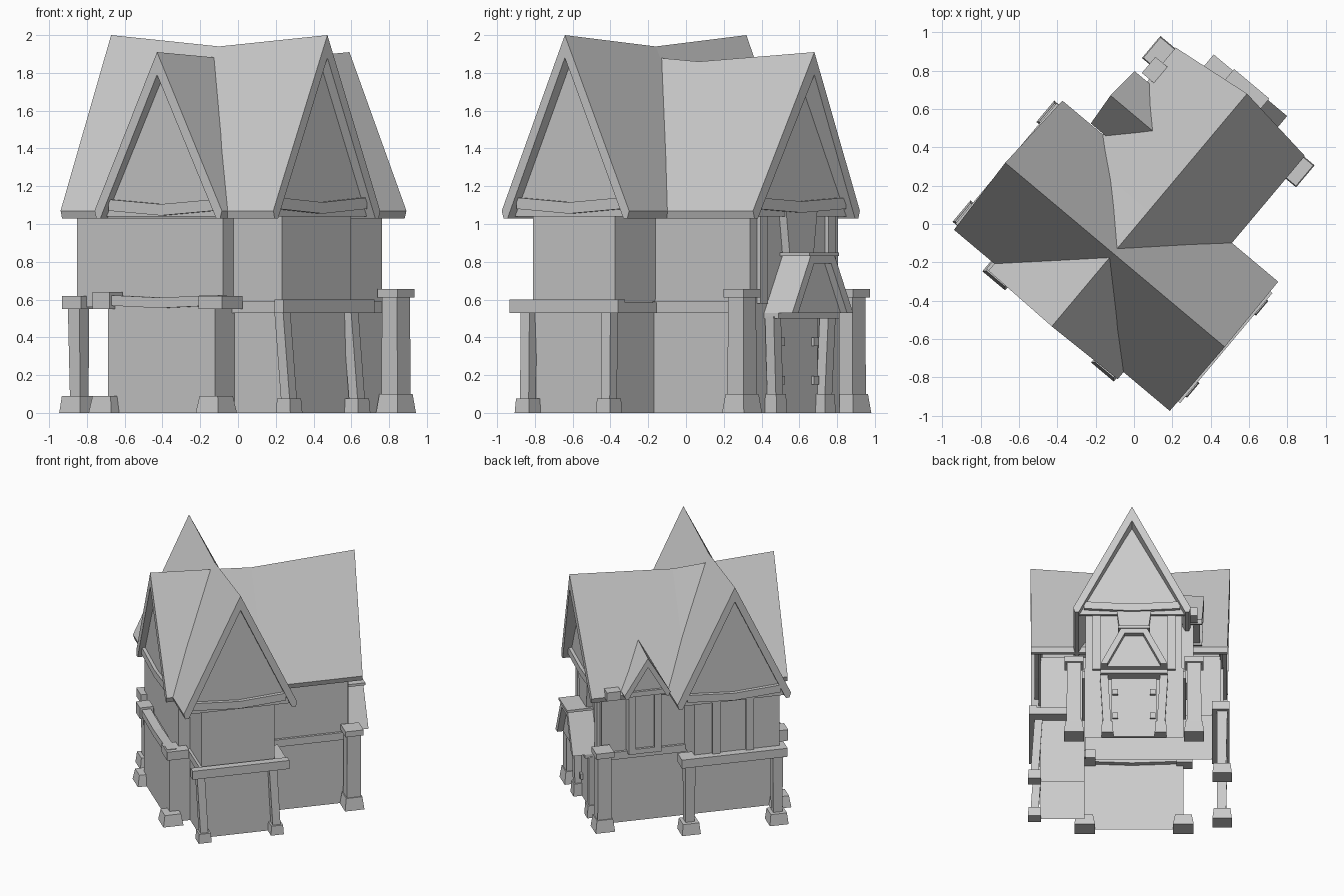
import bpy, bmesh, math

if "Cube" in bpy.data.objects:
    bpy.data.objects.remove(bpy.data.objects["Cube"])

TURN = math.radians(-40)      # the cross plan stands turned about z
CU, CV = 0.015, -0.187        # axes of the two crossing roofs

grey = bpy.data.materials.new("plain_grey")
grey.use_nodes = True
grey.diffuse_color = (0.6, 0.6, 0.6, 1)
grey.node_tree.nodes["Principled BSDF"].inputs["Base Color"].default_value = (0.6, 0.6, 0.6, 1)


def loft(name, rings, caps=True):
    """Join equal rings of points into a solid, or an open shell without caps."""
    bm = bmesh.new()
    loops = [[bm.verts.new(p) for p in ring] for ring in rings]
    n = len(loops[0])
    for a, b in zip(loops, loops[1:]):
        for i in range(n):
            j = (i + 1) % n
            bm.faces.new((a[i], a[j], b[j], b[i]))
    if caps:
        bm.faces.new(loops[0])
        bm.faces.new(loops[-1])
    bmesh.ops.recalc_face_normals(bm, faces=bm.faces)
    mesh = bpy.data.meshes.new(name)
    bm.to_mesh(mesh)
    bm.free()
    mesh.materials.append(grey)
    ob = bpy.data.objects.new(name, mesh)
    ob.rotation_euler.z = TURN
    bpy.context.collection.objects.link(ob)
    return ob


def rect(u0, u1, v0, v1, z):
    return [(u0, v0, z), (u1, v0, z), (u1, v1, z), (u0, v1, z)]


def box(name, u0, u1, v0, v1, z0, z1):
    return loft(name, [rect(u0, u1, v0, v1, z0), rect(u0, u1, v0, v1, z1)])


def walls(name, outline, z0, z1):
    """Hollow walls over a plan outline, open below and above."""
    return loft(name, [[(u, v, z) for u, v in outline] for z in (z0, z1)], caps=False)


def post(name, bottom, top, s0, s1, z0, z1):
    """Square post that may lean and taper."""
    def ring(c, s, z):
        return rect(c[0] - s / 2, c[0] + s / 2, c[1] - s / 2, c[1] + s / 2, z)
    return loft(name, [ring(bottom, s0, z0), ring(top, s1, z1)])


def along(axis, t, side, z):
    return (t, side, z) if axis == "u" else (side, t, z)


def roof(name, axis, mid, stations, half=0.44, eave=1.07, drop=0.12, lip=0.04):
    """Gable slab with a sagging ridge; a station is (ridge t, eave t, ridge z)."""
    rings = []
    for tr, te, z in stations:
        prof = [(-half, eave, te), (0, z, tr), (half, eave, te),
                (half - 0.012, eave - lip, te), (half - lip, eave - lip, te),
                (0, z - drop, tr), (lip - half, eave - lip, te),
                (0.012 - half, eave - lip, te)]
        rings.append([along(axis, t, mid + s, h) for s, h, t in prof])
    return loft(name, rings)


def gable(name, axis, mid, at, peak, half=0.41, low=1.04):
    """Triangular end wall, a thin plate set back under the roof."""
    return loft(name, [[along(axis, t, mid + s, h) for s, h in
                        ((-half, low), (half, low), (0, peak))] for t in (at - 0.01, at + 0.01)])


def beam(name, axis, at, depth, mid, half, z, tall, sag):
    """Horizontal timber crossing an end wall, slightly bent."""
    rings = []
    for k in (-1, 0, 1):
        zz = z - (0 if k else sag)
        rings.append([along(axis, at + d, mid + k * half, zz + h) for d, h in
                      ((-depth / 2, 0), (depth / 2, 0), (depth / 2, tall), (-depth / 2, tall))])
    return loft(name, rings)


# Walls: the ground floor lacks the right arm, which overhangs on posts
walls("lower_walls", [(-0.37, -0.63), (0.37, -0.63), (0.37, -0.47), (0.70, -0.47),
                      (0.70, 0.09), (0.37, 0.09), (0.37, 0.75), (-0.37, 0.75)], 0, 0.60)
walls("upper_walls", [(-0.65, -0.55), (0.365, -0.56), (0.365, -0.47), (0.70, -0.47),
                      (0.70, 0.095), (0.365, 0.095), (0.365, 0.75), (-0.36, 0.75),
                      (-0.36, 0.11), (-0.65, 0.11)], 0.56, 1.07)
box("left_front_trim", 0.36, 0.72, -0.49, -0.46, 0.53, 0.59)
box("left_rear_trim", 0.36, 0.39, 0.08, 0.72, 0.53, 0.59)
box("right_rear_trim", -0.39, -0.35, 0.10, 0.72, 0.53, 0.59)

# Main crossing roofs and gable walls
roof("hall_roof", "u", CV, [(-0.72, -0.70, 2.0), (0.026, 0.026, 1.94), (0.775, 0.77, 2.0)])
roof("cross_roof", "v", CU, [(-0.685, -0.675, 1.91), (-0.18, -0.18, 1.88),
                             (0.1, 0.1, 1.86), (0.90, 0.845, 1.91)])
gable("left_gable", "u", CV, 0.705, 1.9)
gable("right_gable", "u", CV, -0.655, 1.9)
gable("front_gable", "v", CU, -0.62, 1.81)
gable("back_gable", "v", CU, 0.78, 1.81)

# Timber beams under the gables
beam("left_gable_beam", "u", 0.715, 0.06, CV, 0.36, 1.08, 0.06, 0.025)
beam("right_gable_beam", "u", -0.665, 0.06, CV, 0.36, 1.08, 0.06, 0.025)
beam("front_gable_beam", "v", -0.625, 0.06, CU, 0.36, 1.07, 0.06, 0.025)
beam("back_gable_beam", "v", 0.785, 0.06, CU, 0.36, 1.08, 0.06, 0.02)
box("eave_block", -0.475, -0.37, 0.63, 0.74, 1.06, 1.13)

# Timber beams over the ground floor
beam("left_floor_beam", "u", 0.755, 0.06, CV, 0.375, 0.53, 0.07, 0.0)
box("left_side_beam", 0.46, 0.785, 0.08, 0.185, 0.53, 0.585)
beam("right_floor_beam", "u", -0.65, 0.13, CV, 0.41, 0.55, 0.07, 0.0)
beam("front_floor_beam", "v", -0.625, 0.07, CU, 0.40, 0.57, 0.055, 0.015)
box("front_right_beam_end", -0.44, -0.32, -0.675, -0.57, 0.55, 0.64)
box("front_left_beam_end", 0.29, 0.45, -0.67, -0.50, 0.55, 0.62)

# Posts carrying the overhangs
for k, tag in ((-1, "front"), (1, "back")):
    v = CV + k * 0.28
    post(f"left_{tag}_post", (0.745, v), (0.715, v - 0.02), 0.06, 0.06, 0.06, 0.54)
    post(f"left_{tag}_post_base", (0.745, v), (0.745, v), 0.10, 0.09, 0, 0.075)
    v = CV + k * 0.34
    post(f"right_{tag}_post", (-0.655, v), (-0.66, v), 0.07, 0.08, 0.08, 0.56)
    post(f"right_{tag}_post_base", (-0.66, v), (-0.66, v), 0.145, 0.125, 0, 0.09)

for k, tag in ((-1, "right"), (1, "left")):
    # Front corners
    post(f"{tag}_corner_base", (k * 0.37, -0.62), (k * 0.37, -0.62), 0.155, 0.125, 0, 0.09)
    # Heavy pillars beside the entrance
    c = (k * 0.45, 0.765)
    post(f"{tag}_pillar", c, c, 0.11, 0.105, 0.08, 0.62)
    post(f"{tag}_pillar_base", c, c, 0.15, 0.125, 0, 0.10)
    post(f"{tag}_pillar_cap", c, c, 0.14, 0.14, 0.61, 0.655)
    # Porch posts with bases and door hinges
    post(f"{tag}_porch_post", (k * 0.20, 0.785), (k * 0.225, 0.79), 0.06, 0.06, 0.06, 0.51)
    post(f"{tag}_porch_post_base", (k * 0.20, 0.785), (k * 0.20, 0.785), 0.09, 0.08, 0, 0.10)
    for z in (0.15, 0.355):
        box(f"{tag}_hinge", k * 0.14 - 0.02, k * 0.14 + 0.02, 0.76, 0.785, z, z + 0.045)
    # Timber studs on the overhanging wall and the entrance wall
    v = CV + k * 0.13
    box(f"{tag}_wall_stud", -0.67, -0.645, v - 0.03, v + 0.03, 0.6, 1.1)
    box(f"{tag}_entrance_stud", k * 0.28 - 0.03, k * 0.28 + 0.03, 0.74, 0.775, 0.58, 1.08)

# Door, lintel and window at the entrance
box("door", -0.17, 0.17, 0.74, 0.765, 0, 0.5)
box("porch_lintel", -0.25, 0.25, 0.74, 0.85, 0.50, 0.53)
loft("entrance_window", [rect(-0.10, 0.10, 0.74, 0.80, 0.85),
                         rect(-0.13, 0.13, 0.74, 0.80, 1.08)])

# Porch roof: flat-topped gable shell
shell = [(-0.25, 0.53), (-0.10, 0.83), (0.10, 0.83), (0.25, 0.53),
         (0.20, 0.53), (0.07, 0.79), (-0.07, 0.79), (-0.20, 0.53)]
loft("porch_roof", [[(s, v, z) for s, z in shell] for v in (0.74, 0.945)])
loft("porch_gable", [[(s, v, z) for s, z in
                      ((-0.21, 0.53), (-0.08, 0.80), (0.08, 0.80), (0.21, 0.53))]
                     for v in (0.74, 0.90)])
box("porch_top", -0.12, 0.12, 0.74, 0.955, 0.83, 0.85)

# Dormer bay on the right side of the rear wing
DV = 0.435
roof("dormer_roof", "u", DV, [(-0.525, -0.51, 1.40), (-0.20, -0.20, 1.43)],
     half=0.178, eave=1.10, drop=0.075, lip=0.03)
gable("dormer_gable", "u", DV, -0.465, 1.34, 0.16, 1.08)
box("dormer_bay", -0.42, -0.34, DV - 0.125, DV + 0.125, 0.58, 1.10)
beam("dormer_beam", "u", -0.47, 0.05, DV, 0.15, 1.08, 0.04, 0.0)
for k in (-1, 1):
    v = DV + k * 0.10
    box("dormer_stud", -0.445, -0.40, v - 0.027, v + 0.027, 0.58, 1.09)
box("dormer_sill", -0.44, -0.40, DV - 0.1, DV + 0.1, 0.58, 0.62)
